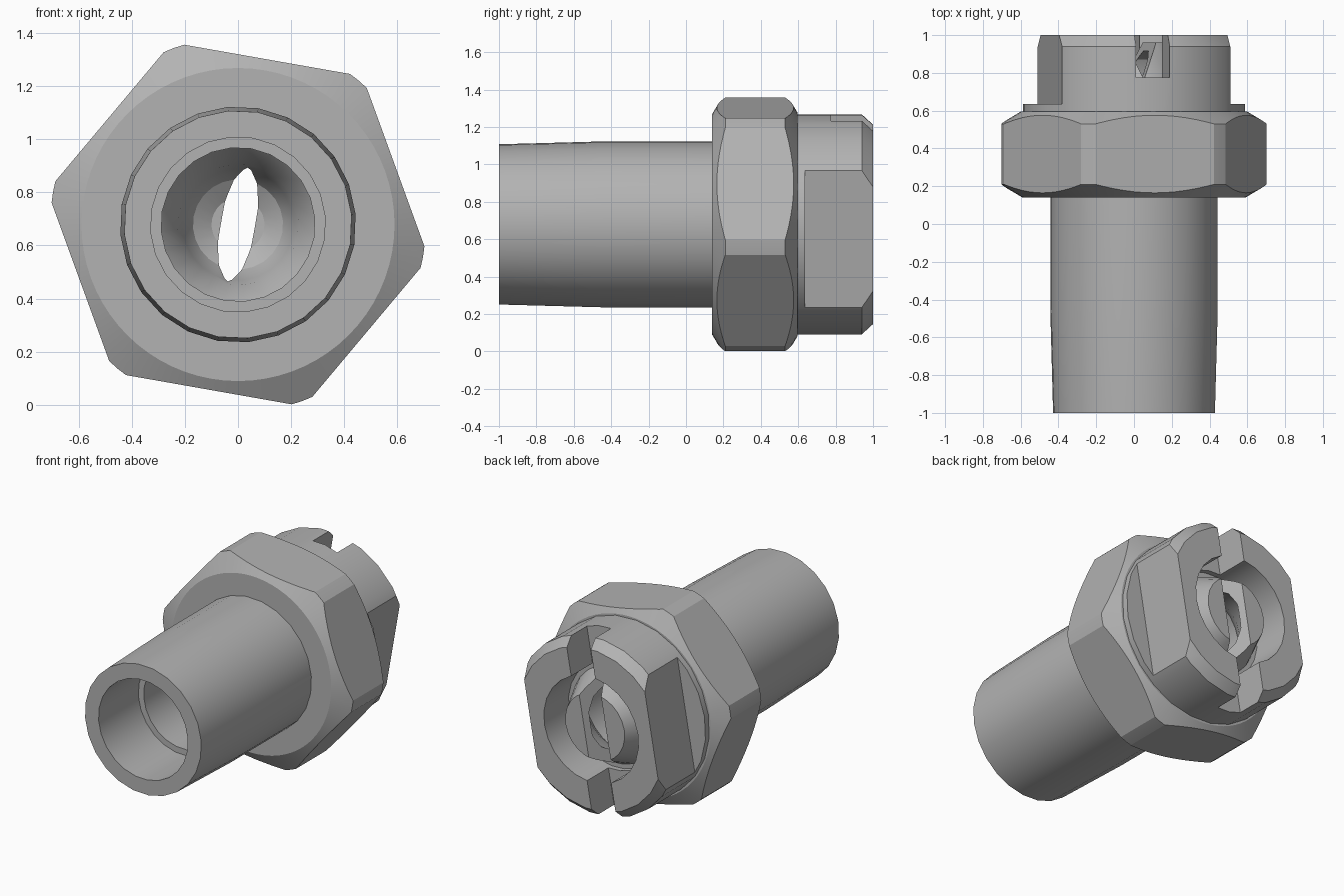
import bpy
import bmesh
from math import pi, cos, sin, radians
from mathutils import Matrix

cube = bpy.data.objects.get("Cube")
if cube:
    bpy.data.objects.remove(cube)

steel = bpy.data.materials.new("grey_steel")
steel.use_nodes = True
GREY = (0.45, 0.45, 0.45, 1)
steel.diffuse_color = GREY
steel.node_tree.nodes["Principled BSDF"].inputs["Base Color"].default_value = GREY

# The part lies along y and is rolled slightly about that axis
PLACE = Matrix.Translation((0, 0, 0.679)) @ Matrix.Rotation(radians(10), 4, 'Y')


def finish(bm, name):
    bmesh.ops.recalc_face_normals(bm, faces=bm.faces)
    mesh = bpy.data.meshes.new(name)
    bm.to_mesh(mesh)
    bm.free()
    mesh.materials.append(steel)
    obj = bpy.data.objects.new(name, mesh)
    bpy.context.collection.objects.link(obj)
    obj.matrix_world = PLACE
    return obj


def lathe(name, profile, steps, closed=False):
    """Spin (radius, y) points about the y axis."""
    bm = bmesh.new()
    verts = [bm.verts.new((r, y, 0)) for r, y in profile]
    edges = [bm.edges.new(pair) for pair in zip(verts, verts[1:])]
    if closed:
        edges.append(bm.edges.new((verts[-1], verts[0])))
    bmesh.ops.spin(bm, geom=verts + edges, axis=(0, 1, 0), cent=(0, 0, 0),
                   angle=2 * pi, steps=steps, use_merge=False)
    bmesh.ops.remove_doubles(bm, verts=bm.verts, dist=0.0001)
    return finish(bm, name)


def prism(name, points, move):
    """Extrude a closed outline of 3D points along a vector."""
    bm = bmesh.new()
    face = bm.faces.new([bm.verts.new(p) for p in points])
    new = bmesh.ops.extrude_face_region(bm, geom=[face])["geom"]
    bmesh.ops.translate(bm, vec=move,
                        verts=[g for g in new if isinstance(g, bmesh.types.BMVert)])
    return finish(bm, name)


def box(name, x0, x1, y0, y1, z0, z1):
    return prism(name, [(x0, y0, z0), (x1, y0, z0), (x1, y1, z0), (x0, y1, z0)],
                 (0, 0, z1 - z0))


def boolean(obj, tool, operation):
    mod = obj.modifiers.new(tool.name, 'BOOLEAN')
    mod.operation = operation
    mod.solver = 'EXACT'
    mod.object = tool
    bpy.context.view_layer.objects.active = obj
    bpy.ops.object.modifier_apply(modifier=mod.name)
    bpy.data.objects.remove(tool)


# Nozzle body: stepped bore with a domed end, tapered stem, round head
# and a cone-sided tip inside the back recess
bore = [(0, 0.92), (0.1, 0.915), (0.17, 0.87), (0.21, 0.8), (0.228, 0.72),
        (0.29, 0.64), (0.29, -0.58), (0.33, -0.58), (0.33, -1)]
outside = [(0.43, -1), (0.445, -0.45), (0.445, 0.3), (0.59, 0.3),
           (0.59, 0.94), (0.535, 1)]
recess = [(0.35, 1), (0.35, 0.74), (0.32, 0.74), (0.22, 0.96), (0, 0.96)]
body = lathe("nozzle_body", bore + outside + recess, 24)

for side in (-1, 1):
    # Wrench flats on the head
    flat = sorted((side * 0.452, side * 0.8))
    boolean(body, box("flat_cutter", *flat, 0.635, 1.2, -0.7, 0.7), 'DIFFERENCE')
    # Slots through the head ring
    reach = sorted((side * 0.335, side * 0.8))
    boolean(body, box("slot_cutter", -0.09, 0.09, 0.775, 1.2, *reach), 'DIFFERENCE')

# V groove that opens the dome into a narrow spray outlet
groove = prism("groove_cutter",
               [(0, 0.765, -0.33), (0.118, 1.045, -0.33), (-0.118, 1.045, -0.33)],
               (0, 0, 0.66))
boolean(body, groove, 'DIFFERENCE')

# Hexagonal collar with turned chamfers
corners = [(0.73 * cos(i * pi / 3), 0, 0.73 * sin(i * pi / 3)) for i in range(6)]
collar = prism("hex_collar", corners, (0, 0.8, 0))
turned = lathe("chamfer_tool", [(0.4, 0.14), (0.59, 0.14), (0.708, 0.21),
                                (0.708, 0.53), (0.6, 0.595), (0.4, 0.595)],
               72, closed=True)
boolean(collar, turned, 'INTERSECT')

# Smooth the turned surfaces and keep machined edges crisp
for obj in (body, collar):
    bpy.ops.object.select_all(action='DESELECT')
    obj.select_set(True)
    bpy.context.view_layer.objects.active = obj
    bpy.ops.object.shade_smooth_by_angle(angle=radians(25))
